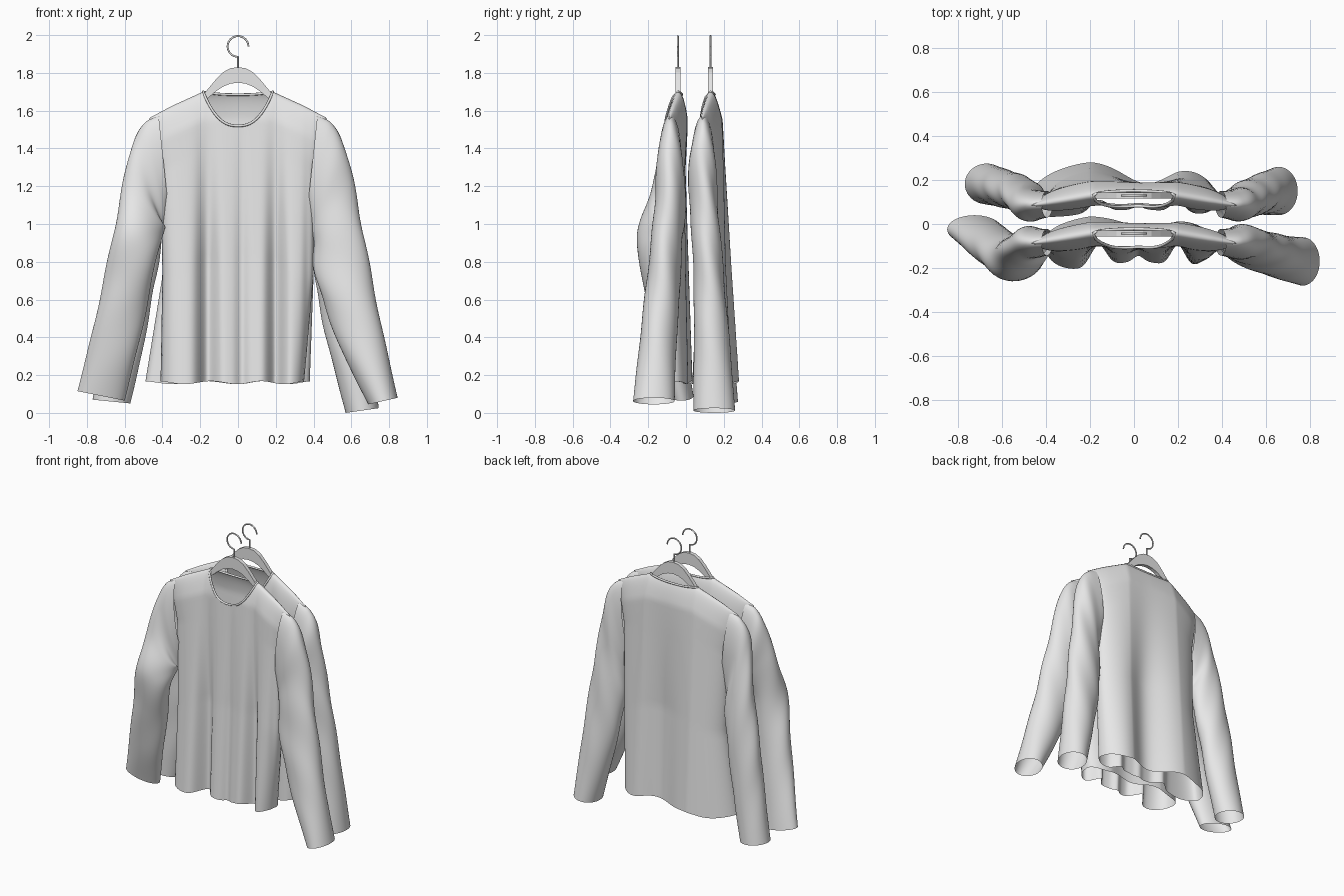
import bpy, bmesh
from math import sin, cos, pi, exp, sqrt

if "Cube" in bpy.data.objects:
    bpy.data.objects.remove(bpy.data.objects["Cube"])

grey = bpy.data.materials.new("light_grey")
grey.use_nodes = True
COLOUR = (0.8, 0.8, 0.8, 1)
grey.diffuse_color = COLOUR
grey.node_tree.nodes["Principled BSDF"].inputs["Base Color"].default_value = COLOUR


def add_object(name, data):
    ob = bpy.data.objects.new(name, data)
    bpy.context.collection.objects.link(ob)
    data.materials.append(grey)
    return ob


def loft(name, rings, smooth=True):
    """Skin a list of closed rings with quads."""
    bm = bmesh.new()
    vs = [[bm.verts.new(p) for p in r] for r in rings]
    n = len(rings[0])
    for a, b in zip(vs, vs[1:]):
        for i in range(n):
            j = (i + 1) % n
            bm.faces.new((a[i], a[j], b[j], b[i]))
    bmesh.ops.remove_doubles(bm, verts=bm.verts, dist=0.0004)
    bmesh.ops.recalc_face_normals(bm, faces=bm.faces)
    for f in bm.faces:
        f.smooth = smooth
    me = bpy.data.meshes.new(name)
    bm.to_mesh(me)
    bm.free()
    return add_object(name, me)


def tube(name, points, radius, cyclic=False):
    cu = bpy.data.curves.new(name, 'CURVE')
    cu.dimensions = '3D'
    cu.bevel_depth = radius
    cu.bevel_resolution = 2
    cu.use_fill_caps = True
    sp = cu.splines.new('POLY')
    sp.points.add(len(points) - 1)
    for p, co in zip(sp.points, points):
        p.co = (*co, 1)
        p.radius = 1
    sp.use_cyclic_u = cyclic
    sp.use_smooth = True
    return add_object(name, cu)


def lerp_table(table, x):
    for (x0, y0), (x1, y1) in zip(table, table[1:]):
        if x <= x1:
            return y0 + (y1 - y0) * max(0, x - x0) / (x1 - x0)
    return table[-1][1]


def shoulder_y(x, yc):
    """Shoulders swing forward away from the neck."""
    return yc - 0.17 * max(0, abs(x) - 0.2)


# Body shape: shoulder line, side line and fold valleys (x, width, strength)
NECK = 0.185
TOP = 0.47
SHOULDER = [(0, 1.705), (NECK, 1.70), (0.35, 1.625), (0.5, 1.545)]
SIDE = [(0, TOP), (0.06, 0.45), (0.2, 0.41), (0.6, 0.40)]
FRONT_FOLDS = [(-0.16, 0.05, 0.65), (0.2, 0.045, 0.65), (0.02, 0.15, 0.22),
               (0.02, 0.03, 0.2), (0.37, 0.02, 0.15)]
BACK_FOLDS = [(0.06, 0.15, 0.65), (0.4, 0.2, 0.12)]


def body_point(s, t, side, yc, scale, hem):
    """Point on the front (side -1) or back (side 1) panel."""
    x0 = s * TOP
    top = lerp_table(SHOULDER, abs(x0))
    if abs(x0) < NECK:
        low = 1.52 if side < 0 else 1.685
        top = low + (1.70 - low) * (abs(x0) / NECK) ** 2.5
    hem_z = 0.16 - 0.008 * cos(s * 9)
    z = top + (hem_z - top) * t
    x = s * lerp_table(SIDE + [(1, hem[0] if s < 0 else hem[1])], t)
    d = max(0, lerp_table(SHOULDER, abs(x)) - z)
    if t == 0 and abs(x0) >= NECK:
        d = 0
    slack = 1 + (scale - 1) * min(1, d / 0.4)
    depth = 0.055 * sqrt(min(1, d / 0.15)) + 0.07 * d
    depth *= slack * sqrt(max(0, 1 - abs(s) ** 5))
    grow = min(1, d / 0.9)
    for fx, fw, fs in (FRONT_FOLDS if side < 0 else BACK_FOLDS):
        depth *= 1 - fs * grow * exp(-((x - fx) / fw) ** 2)
    return (x, shoulder_y(x, yc) + side * depth, z)


def body(name, yc, scales, hem, cols=90, rows=50):
    def ring(t, count=cols, span=1.0):
        f = [-span + 2 * span * i / count for i in range(count + 1)]
        r = [body_point(s, t, -1, yc, scales[0], hem) for s in f]
        return r + [body_point(s, t, 1, yc, scales[1], hem) for s in f[-2:0:-1]]
    loft(name + "_body", [ring((i / rows) ** 1.4) for i in range(rows + 1)])
    # rolled edge of the neckline
    tube(name + "_neckband", ring(0, 30, NECK / TOP), 0.007, True)


# Armhole rings shared by all sleeves: outer z, x, inner z, x, front y, back y
ARMHOLE = [(1.575, 0.42, 1.1, 0.37, -0.10, 0.02),
           (1.54, 0.495, 1.03, 0.38, -0.11, 0.025),
           (1.45, 0.555, 0.97, 0.39, -0.12, 0.035)]


def sleeve(name, sign, yc, table, steps=8, n=40):
    """Tilted oval rings, splined between."""
    table = [r[:4] + (r[4] + yc, r[5] + yc) for r in ARMHOLE] + table
    rings = []
    last = len(table) - 1
    for k in range(last):
        p = [table[min(max(k + j, 0), last)] for j in (-1, 0, 1, 2)]
        for i in range(steps + (k == last - 1)):
            u = i / steps
            zo, xo, zi, xi, yf, yb = [
                0.5 * (2 * b + (c - a) * u + (2 * a - 5 * b + 4 * c - d) * u * u
                       + (3 * b - a - 3 * c + d) * u ** 3)
                for a, b, c, d in zip(*p)]
            low = (k + u) / last
            ring = []
            for j in range(n):
                a = 2 * pi * j / n
                w = 1 - 0.03 * sin(pi * low) * (1 + sin(3 * a + 14 * zo))
                ring.append((sign * ((xi + xo) / 2 + (xo - xi) / 2 * cos(a) * w),
                             (yf + yb) / 2 + (yb - yf) / 2 * sin(a) * w,
                             (zi + zo) / 2 + (zo - zi) / 2 * cos(a) * w))
            rings.append(ring)
    loft(name, rings)


# Hanger: flat arched bar (x, top, bottom) plus wire hook
ARCH = [(0, 1.83, 1.748), (0.04, 1.825, 1.743), (0.08, 1.803, 1.727), (0.12, 1.762, 1.70),
        (0.18, 1.69, 1.648), (0.3, 1.62, 1.578), (0.4, 1.56, 1.53)]


def hanger(name, yc, half=0.013):
    bar = []
    for x, top, low in [(-x, t, b) for x, t, b in ARCH[:0:-1]] + ARCH:
        y = shoulder_y(x, yc)
        bar.append([(x, y - half, low), (x, y + half, low),
                    (x, y + half, top), (x, y - half, top)])
    loft(name + "_bar", bar, smooth=False)
    hook = [(0, yc, 1.82), (0, yc, 1.875)]
    for i in range(25):
        a = -pi / 2 - i / 24 * 1.5 * pi
        hook.append((0.055 * cos(a), yc, 1.94 + 0.055 * sin(a)))
    tube(name + "_hook", hook, 0.005)


# Front shirt
FRONT_Y, BACK_Y = -0.043, 0.13
hanger("front_hanger", FRONT_Y)
body("front_shirt", FRONT_Y, (1, 0.5), (0.41, 0.35))
sleeve("front_shirt_left_sleeve", 1, FRONT_Y, [
    (1.25, 0.61, 0.9, 0.395, -0.17, 0.0), (1.0, 0.66, 0.76, 0.40, -0.19, -0.02),
    (0.7, 0.715, 0.55, 0.46, -0.22, -0.03), (0.4, 0.775, 0.3, 0.56, -0.25, -0.05),
    (0.08, 0.845, 0.045, 0.69, -0.28, -0.06)])
sleeve("front_shirt_right_sleeve", -1, FRONT_Y, [
    (1.25, 0.605, 0.97, 0.38, -0.20, -0.03), (0.97, 0.66, 0.86, 0.42, -0.265, -0.06),
    (0.7, 0.715, 0.6, 0.47, -0.22, -0.04), (0.4, 0.78, 0.3, 0.54, -0.16, 0.0),
    (0.115, 0.85, 0.065, 0.60, -0.09, 0.04)])

# Back shirt
hanger("back_hanger", BACK_Y)
body("back_shirt", BACK_Y, (0.5, 0.97), (0.49, 0.38))
sleeve("back_shirt_left_sleeve", 1, BACK_Y, [
    (1.25, 0.59, 0.9, 0.395, 0.02, 0.17), (1.0, 0.63, 0.76, 0.40, 0.03, 0.19),
    (0.7, 0.67, 0.55, 0.43, 0.04, 0.21), (0.4, 0.705, 0.3, 0.49, 0.04, 0.235),
    (0.025, 0.745, 0.0, 0.57, 0.04, 0.26)])
sleeve("back_shirt_right_sleeve", -1, BACK_Y, [
    (1.25, 0.59, 0.93, 0.395, 0.04, 0.19), (1.0, 0.63, 0.78, 0.42, 0.06, 0.22),
    (0.7, 0.68, 0.56, 0.46, 0.07, 0.24), (0.4, 0.72, 0.3, 0.51, 0.08, 0.255),
    (0.07, 0.77, 0.05, 0.57, 0.09, 0.275)])
